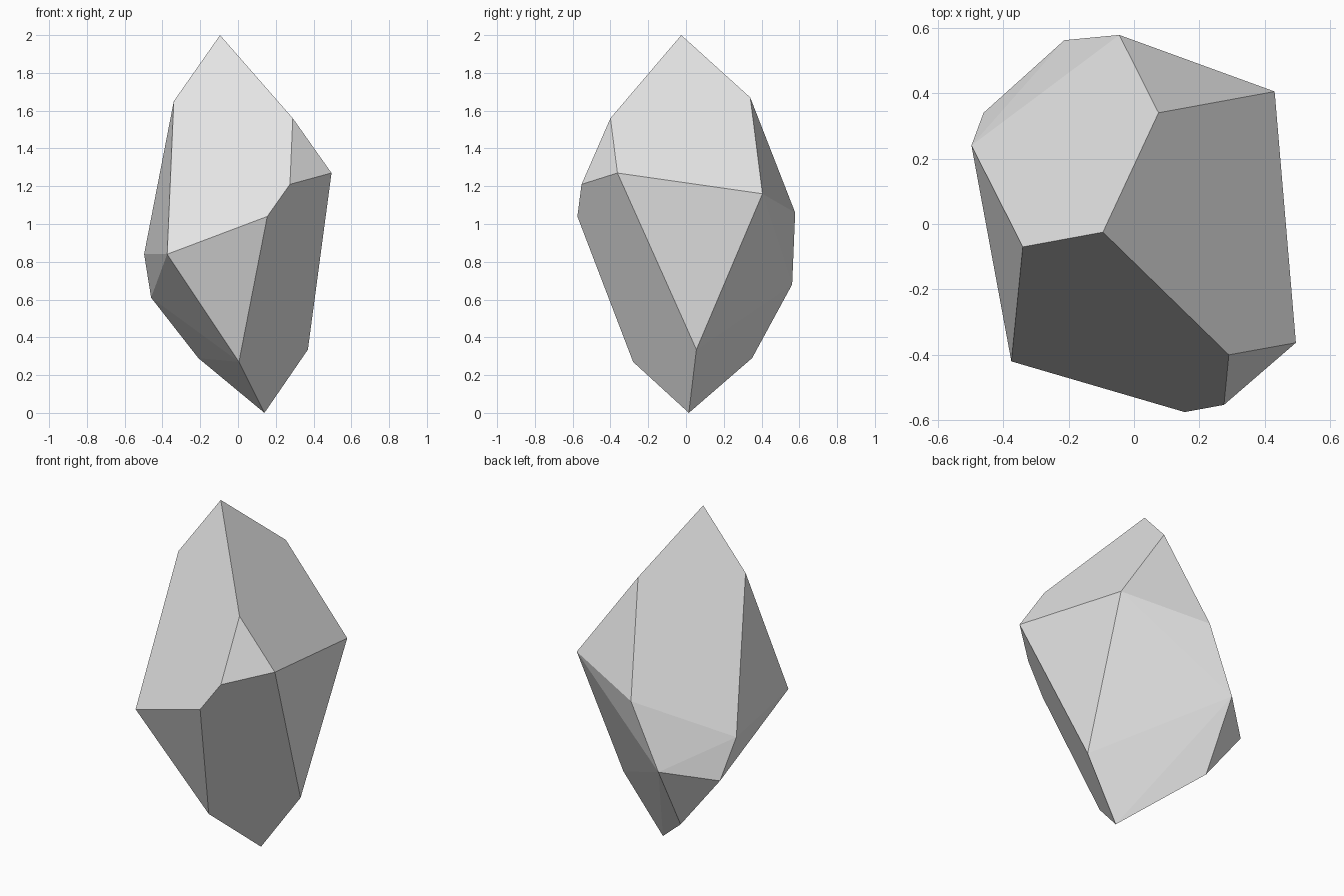
import bpy
import bmesh
from math import radians

default_cube = bpy.data.objects.get("Cube")
if default_cube:
    bpy.data.objects.remove(default_cube, do_unlink=True)


def make_material(name, colour):
    material = bpy.data.materials.new(name)
    material.use_nodes = True
    material.diffuse_color = colour
    shader = next(n for n in material.node_tree.nodes if n.type == 'BSDF_PRINCIPLED')
    shader.inputs["Base Color"].default_value = colour
    shader.inputs["Roughness"].default_value = 0.9
    return material


def make_faceted_stone(name, corner_groups, material):
    """Wrap the corners in a convex skin and merge the flat facets."""
    bm = bmesh.new()
    for corners in corner_groups:
        for corner in corners:
            bm.verts.new(corner)
    hull = bmesh.ops.convex_hull(bm, input=bm.verts[:])
    unused = {item for item in hull["geom_interior"] + hull["geom_unused"]
              if isinstance(item, bmesh.types.BMVert)}
    bmesh.ops.delete(bm, geom=list(unused), context='VERTS')
    bmesh.ops.dissolve_limit(bm, angle_limit=radians(1.5),
                             verts=bm.verts[:], edges=bm.edges[:])
    bmesh.ops.recalc_face_normals(bm, faces=bm.faces[:])
    for face in bm.faces:
        face.smooth = False
    mesh = bpy.data.meshes.new(name)
    bm.to_mesh(mesh)
    bm.free()
    mesh.materials.append(material)
    stone = bpy.data.objects.new(name, mesh)
    bpy.context.scene.collection.objects.link(stone)
    return stone


# Peak and the three shoulder corners below it
crown = [(-.095, -.025, 2), (-.34, -.07, 1.65), (.29, -.4, 1.56), (.075, .34, 1.67)]

# Right and left sides of the wide middle
left_side = [(.495, -.363, 1.27), (.43, .405, 1.16)]
right_side = [(-.497, .24, .84), (-.46, .34, .61)]

# Front and back of the wide middle
front_side = [(.275, -.553, 1.21), (.155, -.575, 1.04), (-.375, -.42, .84)]
back_side = [(-.045, .578, 1.06), (-.213, .562, .68)]

# Lower corners tapering to the bottom point
foot = [(.005, -.28, .27), (.37, .055, .335), (-.21, .35, .29), (.14, .015, 0)]

grey_stone = make_material("light grey stone", (.8, .8, .8, 1))
make_faceted_stone("rock", [crown, left_side, right_side, front_side, back_side, foot], grey_stone)
